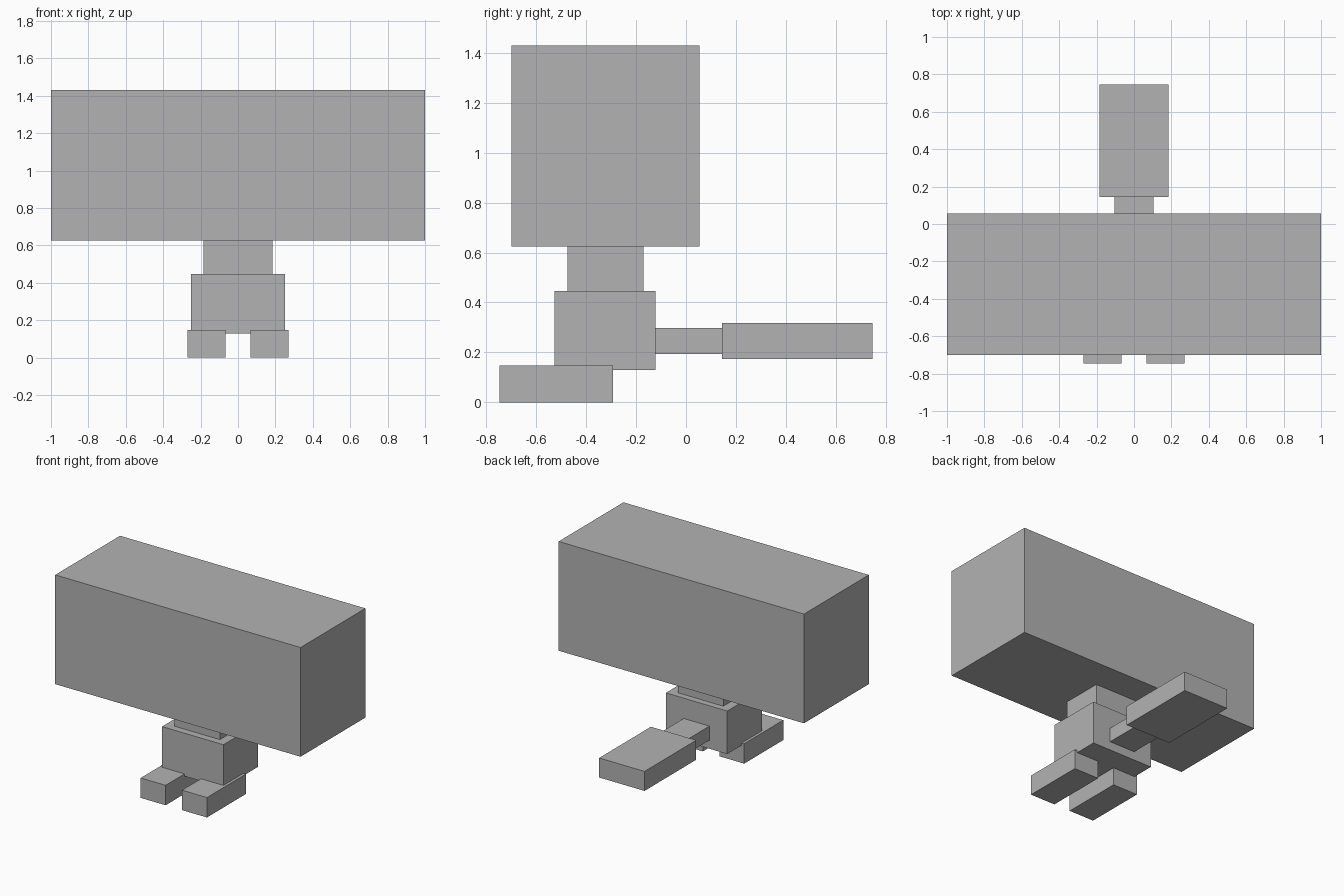
import bpy
from mathutils import Vector

cube = bpy.data.objects.get("Cube")
if cube:
    bpy.data.objects.remove(cube, do_unlink=True)

grey = bpy.data.materials.new("plain_grey")
grey.use_nodes = True
colour = (0.45, 0.45, 0.45, 1)
grey.diffuse_color = colour
grey.node_tree.nodes["Principled BSDF"].inputs["Base Color"].default_value = colour


def box(name, x, y, z):
    """Box spanning the given (low, high) range on each axis."""
    low, high = map(Vector, zip(x, y, z))
    bpy.ops.mesh.primitive_cube_add(size=1, location=(low + high) / 2)
    ob = bpy.context.object
    ob.name = name
    ob.scale = high - low
    bpy.ops.object.transform_apply(location=False, rotation=False, scale=True)
    ob.data.materials.append(grey)
    return ob


# Wide block head on a short neck and small torso
box("head", (-1, 1), (-0.70, 0.055), (0.625, 1.43))
box("neck", (-0.185, 0.185), (-0.475, -0.17), (0.447, 0.625))
box("torso", (-0.25, 0.25), (-0.527, -0.123), (0.13, 0.447))

# Tail with a narrow root and a broad paddle
box("tail_root", (-0.105, 0.105), (-0.123, 0.145), (0.193, 0.297))
box("tail_paddle", (-0.185, 0.185), (0.145, 0.747), (0.173, 0.317))

# Pair of feet
for side, name in ((1, "left_foot"), (-1, "right_foot")):
    box(name, sorted((side * 0.067, side * 0.27)), (-0.747, -0.292), (0, 0.147))
